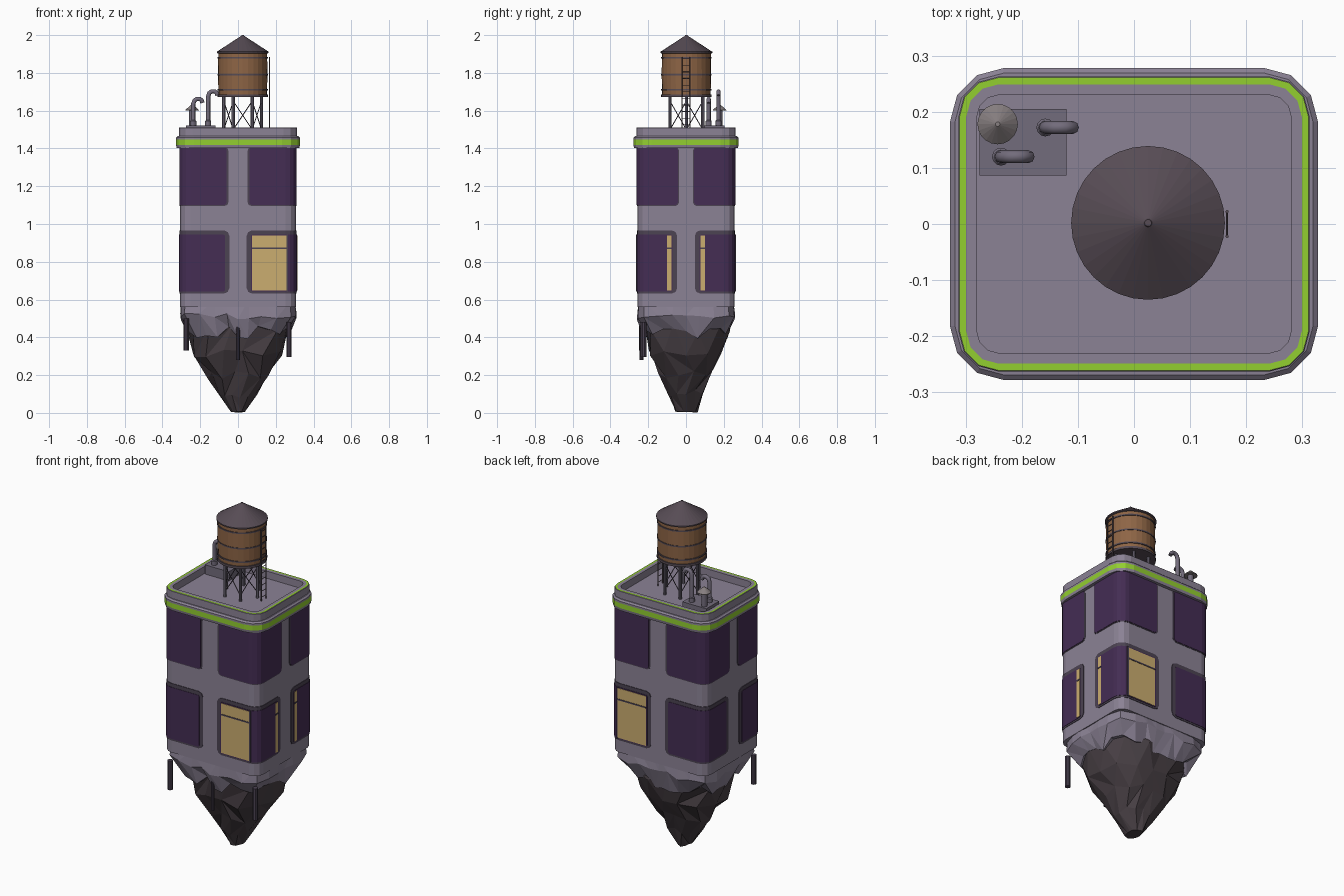
import bpy, bmesh, math, random
from mathutils import Vector

if "Cube" in bpy.data.objects:
    bpy.data.objects.remove(bpy.data.objects["Cube"])

random.seed(7)


def mat(name, r, g, b):
    m = bpy.data.materials.new(name)
    m.diffuse_color = (r, g, b, 1)
    m.use_nodes = True
    m.node_tree.nodes["Principled BSDF"].inputs["Base Color"].default_value = m.diffuse_color
    return m


WALL = mat("lavender grey", .26, .225, .30)
GLASS = mat("purple glass", .058, .026, .088)
FRAME = mat("dark frame", .072, .056, .085)
GREEN = mat("lime green", .29, .62, .03)
LIT = mat("lit window", .60, .42, .16)
WOOD = mat("brown wood", .27, .13, .06)
ROCK = mat("dark rock", .064, .050, .058)
FLOOR = mat("roof taupe", .24, .21, .215)
CAP = mat("tank roof", .095, .072, .09)
METAL = mat("grey metal", .17, .15, .20)


def finish(name, bm, mats, fix=True):
    if fix:
        bmesh.ops.recalc_face_normals(bm, faces=bm.faces)
    me = bpy.data.meshes.new(name)
    bm.to_mesh(me)
    bm.free()
    for m in mats:
        me.materials.append(m)
    ob = bpy.data.objects.new(name, me)
    bpy.context.collection.objects.link(ob)
    return ob


def loft(name, rings, mats, idx, caps=(True, True), triangulate=False):
    """Skin closed rings of points; idx[i] is the material of span i."""
    bm = bmesh.new()
    vs = [[bm.verts.new(p) for p in ring] for ring in rings]
    n = len(vs[0])
    for k in range(len(vs) - 1):
        for i in range(n):
            j = (i + 1) % n
            q = [vs[k][i], vs[k][j], vs[k + 1][j], vs[k + 1][i]]
            if triangulate:
                if random.random() < .5:
                    q = q[1:] + q[:1]
                bm.faces.new((q[0], q[1], q[2]))
                bm.faces.new((q[0], q[2], q[3]))
            else:
                bm.faces.new(q).material_index = idx[k]
    if caps[0]:
        bm.faces.new(vs[0][::-1]).material_index = idx[0]
    if caps[1]:
        bm.faces.new(vs[-1]).material_index = idx[-1]
    return finish(name, bm, mats)


def rrect(hx, hy, r, z, seg=3):
    pts = []
    for q, (sx, sy) in enumerate([(1, 1), (-1, 1), (-1, -1), (1, -1)]):
        for i in range(seg + 1):
            a = math.pi / 2 * (q + i / seg)
            pts.append((sx * (hx - r) + r * math.cos(a), sy * (hy - r) + r * math.sin(a), z))
    return pts


def lathe(name, prof, material, at, seg=24):
    rings = [[(at[0] + r * math.cos(2 * math.pi * i / seg),
               at[1] + r * math.sin(2 * math.pi * i / seg), z) for i in range(seg)] for r, z in prof]
    return loft(name, rings, [material], [0] * len(prof))


def rods(name, pairs, r, material, seg=8):
    bm = bmesh.new()
    for a, b in pairs:
        a, b = Vector(a), Vector(b)
        d = b - a
        m = d.to_track_quat('Z', 'Y').to_matrix().to_4x4()
        m.translation = (a + b) / 2
        bmesh.ops.create_cone(bm, cap_ends=True, segments=seg, radius1=r, radius2=r,
                              depth=d.length, matrix=m)
    return finish(name, bm, [material])


def box(name, lo, hi, material):
    rings = [[(lo[0], lo[1], z), (hi[0], lo[1], z), (hi[0], hi[1], z), (lo[0], hi[1], z)]
             for z in (lo[2], hi[2])]
    return loft(name, rings, [material], [0])


# ---- walls, cornice, parapet with roof floor
HX, HY, R = .307, .257, .055
loft("walls", [rrect(HX, HY, R, z) for z in (.56, 1.42)], [WALL], [0])
cornice = [(-.02, 1.40, 0), (.018, 1.402, 0), (.021, 1.418, 1), (.021, 1.447, 0),
           (.021, 1.458, 0), (.012, 1.466, 0), (-.02, 1.468, 0)]
loft("cornice", [rrect(HX + o, HY + o, .075 + o, z) for o, z, m in cornice],
     [WALL, GREEN], [c[2] for c in cornice])
parapet = [(.006, 1.45, 0), (.006, 1.508, 0), (.004, 1.51, 1), (-.008, 1.51, 0),
           (-.027, 1.51, 0), (-.027, 1.462, 2), (-.04, 1.462, 2)]
loft("parapet_and_roof", [rrect(HX + o, HY + o, .066 + o, z) for o, z, m in parapet],
     [WALL, GREEN, FLOOR], [p[2] for p in parapet], caps=(False, True))


# ---- windows wrapping each corner
def corner_path(x0, y0, c):
    pts = [(x0, HY, 0, 1, c), (x0 + .3 * c, HY, 0, 1, .3 * c), (x0 + c, HY, 0, 1, 0)]
    for i in range(5):
        a = math.pi / 2 * (1 - i / 4)
        u, v = math.cos(a), math.sin(a)
        pts.append((HX - R + R * u, HY - R + R * v, u, v, 0))
    return pts + [(HX, y0 + c, 1, 0, 0), (HX, y0 + .3 * c, 1, 0, .3 * c), (HX, y0, 1, 0, c)]


def strip(name, path, z0, z1, out, sx, sy, material):
    """Thin plate that follows a path on the wall."""
    rings = []
    for x, y, u, v, inset in path:
        rings.append([(sx * (x + u * o), sy * (y + v * o), z) for o, z in
                      ((-.002, z0 + inset), (out, z0 + inset), (out, z1 - inset), (-.002, z1 - inset))])
    return loft(name, rings, [material], [0] * len(rings))


for sx in (-1, 1):
    for sy in (-1, 1):
        strip("upper_frame", corner_path(.050, .036, .022), 1.095, 1.408, .002, sx, sy, FRAME)
        strip("upper_glass", corner_path(.060, .043, .016), 1.10, 1.406, .004, sx, sy, GLASS)
        strip("lower_frame", corner_path(.046, .047, .028), .632, .966, .003, sx, sy, FRAME)
        strip("lower_glass", corner_path(.068, .072, .010), .642, .944, .005, sx, sy, GLASS)
        if sx > 0:
            front = [(x, HY, 0, 1, 0) for x in (.075, .258)]
            side = [(HX, y, 1, 0, 0) for y in (.100, .076)]
            post = [(x, HY, 0, 1, 0) for x in (.258, .266)]
            strip("lit_pane", front, .647, .938, .007, sx, sy, LIT)
            strip("lit_side_pane", side, .647, .938, .007, sx, sy, LIT)
            strip("window_post", post, .642, .944, .008, sx, sy, FRAME)
            for p in (front, side):
                strip("window_bar", p, .868, .876, .009, sx, sy, FRAME)


# ---- floating rock base
def rock_ring(z, hx, hy, n, count, jr, jz, twist=0.):
    ring = []
    for i in range(count):
        a = 2 * math.pi * (i + twist) / count
        c, s = math.cos(a), math.sin(a)
        r = (abs(c / hx) ** n + abs(s / hy) ** n) ** (-1 / n)
        r *= 1 + random.uniform(-jr, jr)
        ring.append((r * c, r * s, z + random.uniform(-jz, jz)))
    return ring


skirt = [(.60, .300, .250, 7, 0, .012), (.51, .307, .257, 7, .015, .02),
         (.425, .262, .222, 4, .04, .035), (.46, .18, .15, 3, 0, 0)]
loft("grey_rock_skirt", [rock_ring(z, x, y, n, 28, a, b) for z, x, y, n, a, b in skirt],
     [WALL], [0] * 4, triangulate=True)
crag = [(.56, .245, .205, 3, .04, .03), (.45, .268, .228, 3.2, .05, .03),
        (.33, .240, .195, 2.6, .06, .035), (.20, .172, .142, 2.3, .09, .03),
        (.10, .108, .095, 2, .08, .02), (.004, .035, .058, 2, .08, .004)]
loft("dark_rock", [rock_ring(z, x, y, n, 13, a, b, .5 * (k % 2))
                   for k, (z, x, y, n, a, b) in enumerate(crag)],
     [ROCK], [0] * 6, triangulate=True)
rods("hanging_pipes", [((-.275, -.235, .33), (-.275, -.235, .50)),
                       ((.27, -.225, .295), (.27, -.225, .48))], .015, FRAME, 10)
rods("thin_hanging_pipe", [((0, -.235, .28), (0, -.235, .46))], .010, FRAME, 10)

# ---- water tank
T = (.025, .002)
lathe("tank_body", [(.128, 1.68), (.131, 1.79), (.129, 1.912)], WOOD, T, 28)
lathe("tank_roof", [(.130, 1.902), (.137, 1.905), (.137, 1.912), (.008, 1.996), (.006, 2.0)], CAP, T, 32)
lathe("tank_base", [(.134, 1.672), (.134, 1.686)], CAP, T, 28)
for z in (1.71, 1.79, 1.88):
    lathe("tank_band", [(.1335, z - .004), (.1335, z + .004)], CAP, T, 28)


def foot(i, z):
    a = math.pi / 3 * i
    return (T[0] + .1 * math.cos(a), T[1] + .1 * math.sin(a), z)


rods("tank_legs", [(foot(i, 1.46), foot(i, 1.675)) for i in range(6)], .0085, METAL, 8)
braces = []
for i in range(6):
    braces += [(foot(i, 1.50), foot(i + 1, 1.65)), (foot(i + 1, 1.50), foot(i, 1.65))]
rods("tank_braces", braces, .0025, FRAME, 5)

# ---- ladder
LX = .166
rods("ladder_rails", [((LX, s * .022, 1.46), (LX, s * .022, 1.885)) for s in (-1, 1)], .003, CAP, 6)
rods("ladder_rungs", [((LX, -.022, 1.49 + .035 * i), (LX, .022, 1.49 + .035 * i))
                      for i in range(12)], .002, CAP, 5)

# ---- rooftop vents
box("vent_platform", (-.275, .086, 1.46), (-.12, .205, 1.522), METAL)
lathe("cone_vent_pipe", [(.016, 1.52), (.016, 1.605)], METAL, (-.243, .178), 12)
lathe("cone_vent_cap", [(.036, 1.60), (.036, 1.604), (.004, 1.632)], FLOOR, (-.243, .178), 20)


def gooseneck(name, x, y, top):
    cu = bpy.data.curves.new(name, 'CURVE')
    cu.dimensions = '3D'
    cu.bevel_depth = .0115
    cu.bevel_resolution = 2
    cu.use_fill_caps = True
    path = [(0, 1.47 - top), (0, -.04), (.006, -.022), (.018, -.013), (.034, -.013),
            (.044, -.02), (.049, -.034)]
    sp = cu.splines.new('POLY')
    sp.points.add(len(path) - 1)
    for p, (dx, dz) in zip(sp.points, path):
        p.co = (x + dx, y, top + dz, 1)
    cu.materials.append(METAL)
    ob = bpy.data.objects.new(name, cu)
    bpy.context.collection.objects.link(ob)
    lathe(name + "_collar", [(.016, 1.515), (.016, 1.545), (.012, 1.55)], METAL, (x, y), 12)


gooseneck("short_gooseneck", -.237, .12, 1.675)
gooseneck("tall_gooseneck", -.158, .172, 1.715)
